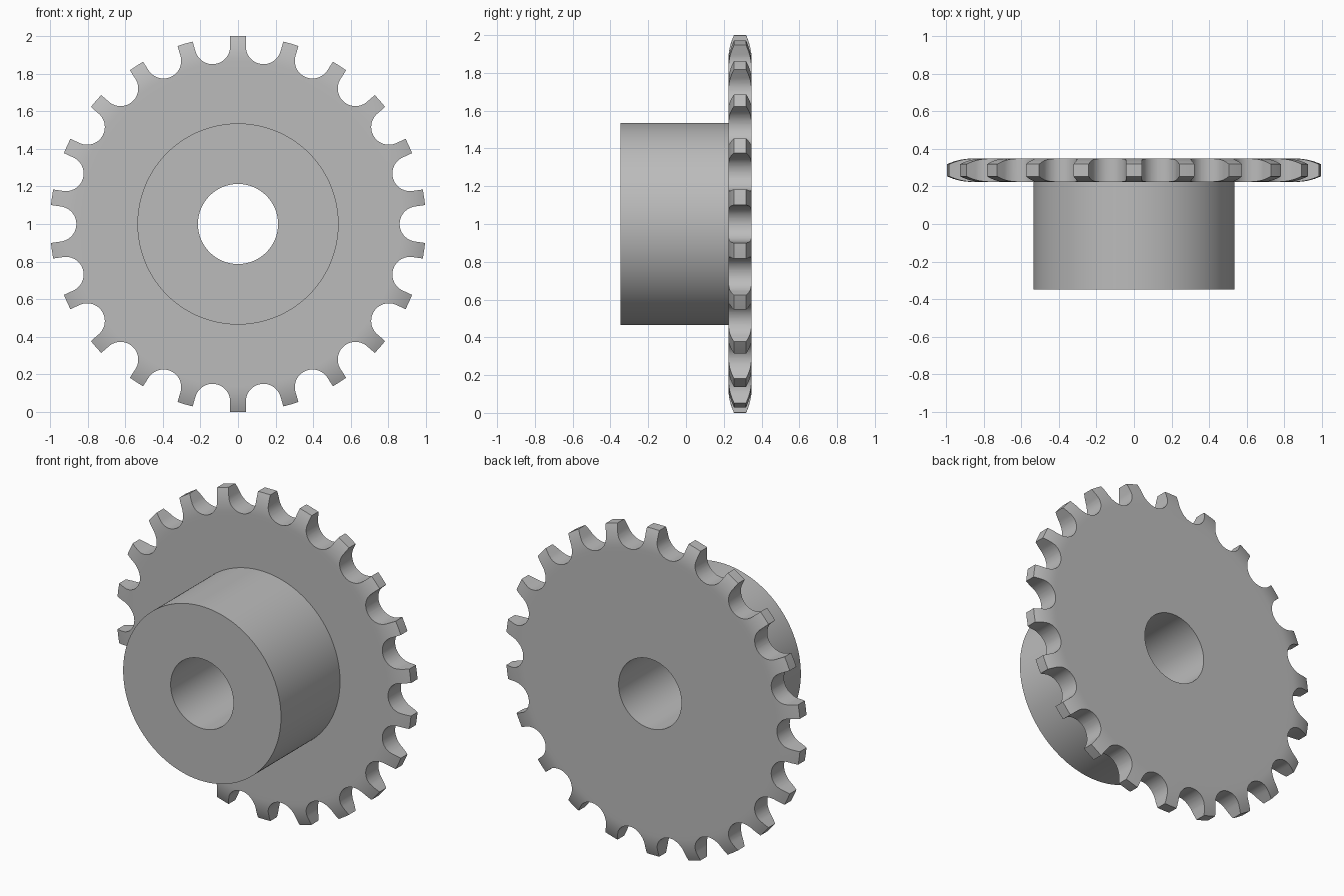
import bpy, bmesh, math
from mathutils import Matrix, Vector

TEETH = 22
PITCH_R, ROLLER_R = 0.954, 0.094          # slot centre circle and slot radius
BORE_R, HUB_R, TIP_R = 0.213, 0.535, 1.0
FRONT, PLATE_FRONT, BACK = -0.348, 0.224, 0.348
CENTRE = Matrix.Translation((0, 0, 1))

old = bpy.data.objects.get("Cube")
if old:
    bpy.data.objects.remove(old, do_unlink=True)

steel = bpy.data.materials.new("steel_grey")
steel.use_nodes = True
GREY = (0.5, 0.5, 0.5, 1)
steel.diffuse_color = GREY
steel.node_tree.nodes["Principled BSDF"].inputs["Base Color"].default_value = GREY


def finish(bm, name):
    bmesh.ops.recalc_face_normals(bm, faces=bm.faces)
    bm.transform(CENTRE)
    mesh = bpy.data.meshes.new(name)
    bm.to_mesh(mesh)
    bm.free()
    mesh.materials.append(steel)
    obj = bpy.data.objects.new(name, mesh)
    bpy.context.collection.objects.link(obj)
    return obj


def revolve(name, profile, closed, steps=176):
    """Turn a (radius, y) profile around the y axis."""
    bm = bmesh.new()
    verts = [bm.verts.new((r, y, 0)) for r, y in profile]
    pairs = list(zip(verts, verts[1:])) + ([(verts[-1], verts[0])] if closed else [])
    edges = [bm.edges.new(p) for p in pairs]
    bmesh.ops.spin(bm, geom=verts + edges, cent=(0, 0, 0), axis=(0, 1, 0),
                   angle=math.tau, steps=steps, use_duplicate=False)
    bmesh.ops.remove_doubles(bm, verts=bm.verts, dist=1e-4)
    return finish(bm, name)


def smooth(obj):
    bpy.ops.object.select_all(action='DESELECT')
    obj.select_set(True)
    bpy.context.view_layer.objects.active = obj
    bpy.ops.object.shade_smooth_by_angle(angle=math.radians(30))


# Hub: open at the back, where it meets the plate
hub = revolve("hub", [(BORE_R, PLATE_FRONT), (BORE_R, FRONT),
                      (HUB_R, FRONT), (HUB_R, PLATE_FRONT)], closed=False)

# Toothed plate: disc whose rim curves in on both sides towards the tips
mid, half = (PLATE_FRONT + BACK) / 2, (BACK - PLATE_FRONT) / 2
rise, drop = 0.135, 0.03
arc_r = (rise ** 2 + drop ** 2) / (2 * drop)
rim = []
for i in range(9):
    a = math.asin(rise / arc_r) * i / 8
    rim.append((TIP_R - rise + arc_r * math.sin(a), half - arc_r * (1 - math.cos(a))))
side = [(BORE_R, half), (TIP_R - rise - 0.03, half)] + rim
profile = [(r, mid + t) for r, t in side] + [(r, mid - t) for r, t in reversed(side)]
plate = revolve("toothed_plate", profile, closed=True)

# Slots: round bottom, walls parallel to the neighbouring teeth
step = math.tau / TEETH
lean = step / 2
outline = []
for i in range(25):
    a = math.pi / 2 + lean + (math.pi - 2 * lean) * i / 24
    # arc spans between the two wall tangent points, around the inner side
    outline.append(Vector((PITCH_R + ROLLER_R * math.cos(a), 0, ROLLER_R * math.sin(a))))
wall = 0.15
outline.insert(0, outline[0] + wall * Vector((math.cos(lean), 0, math.sin(lean))))
outline.append(outline[-1] + wall * Vector((math.cos(lean), 0, -math.sin(lean))))

bm = bmesh.new()
for k in range(TEETH):
    turn = Matrix.Rotation(step * k, 3, 'Y')
    face = bm.faces.new([bm.verts.new(turn @ p) for p in outline])
    ext = bmesh.ops.extrude_face_region(bm, geom=[face])
    moved = [v for v in ext["geom"] if isinstance(v, bmesh.types.BMVert)]
    bmesh.ops.translate(bm, verts=moved, vec=(0, 0.6, 0))
cutter = finish(bm, "slot_cutter")
cutter.hide_render = True

cut = plate.modifiers.new("slots", 'BOOLEAN')
cut.operation = 'DIFFERENCE'
cut.solver = 'EXACT'
cut.object = cutter
bpy.context.view_layer.objects.active = plate
bpy.ops.object.modifier_apply(modifier=cut.name)
bpy.data.objects.remove(cutter, do_unlink=True)

for part in (hub, plate):
    smooth(part)
